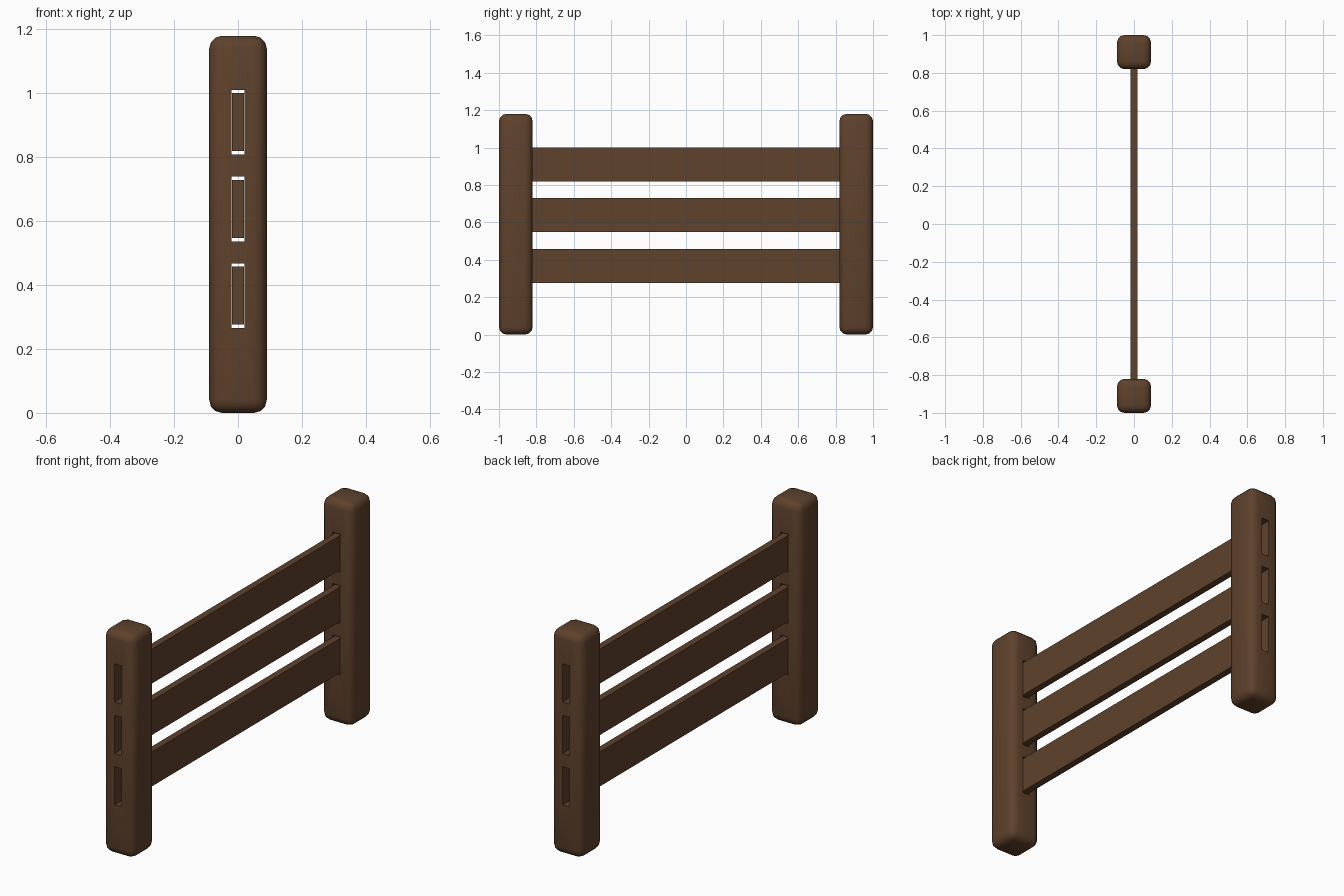
import bpy

if "Cube" in bpy.data.objects:
    bpy.data.objects.remove(bpy.data.objects["Cube"], do_unlink=True)

POST_W, POST_H = 0.18, 1.18
RAIL_T, RAIL_H = 0.036, 0.182
SLOT_T, SLOT_H = 0.042, 0.202
POST_Y = 1 - POST_W / 2
LEVELS = {"lower": 0.367, "middle": 0.638, "upper": 0.91}

wood = bpy.data.materials.new("dark brown wood")
wood.use_nodes = True
colour = (0.113, 0.054, 0.025, 1)
wood.diffuse_color = colour
wood.node_tree.nodes["Principled BSDF"].inputs["Base Color"].default_value = colour


def box(name, size, centre):
    bpy.ops.mesh.primitive_cube_add(size=1, location=centre)
    ob = bpy.context.object
    ob.name = name
    ob.scale = size
    bpy.ops.object.transform_apply(location=False, rotation=False, scale=True)
    ob.data.materials.append(wood)
    return ob


def apply_modifiers(ob):
    bpy.ops.object.select_all(action="DESELECT")
    ob.select_set(True)
    bpy.context.view_layer.objects.active = ob
    for mod in list(ob.modifiers):
        bpy.ops.object.modifier_apply(modifier=mod.name)


# Rounded posts with three open mortises each
for side, y in (("front", -POST_Y), ("back", POST_Y)):
    post = box(side + "_post", (POST_W, POST_W, POST_H), (0, y, POST_H / 2))
    bevel = post.modifiers.new("rounded edges", "BEVEL")
    bevel.width = 0.04
    bevel.segments = 3
    cutters = []
    for level, z in LEVELS.items():
        cutter = box(level + "_slot_cutter", (SLOT_T, POST_W * 2, SLOT_H), (0, y, z))
        cutter.hide_render = True
        cut = post.modifiers.new(level + " slot", "BOOLEAN")
        cut.operation = "DIFFERENCE"
        cut.solver = "EXACT"
        cut.object = cutter
        cutters.append(cutter)
    apply_modifiers(post)
    bpy.ops.object.shade_smooth_by_angle(angle=0.62)
    for cutter in cutters:
        bpy.data.objects.remove(cutter, do_unlink=True)

# Flat rails, their ends set loosely inside the mortises
for level, z in LEVELS.items():
    box(level + "_rail", (RAIL_T, POST_Y * 2, RAIL_H), (0, 0, z))
